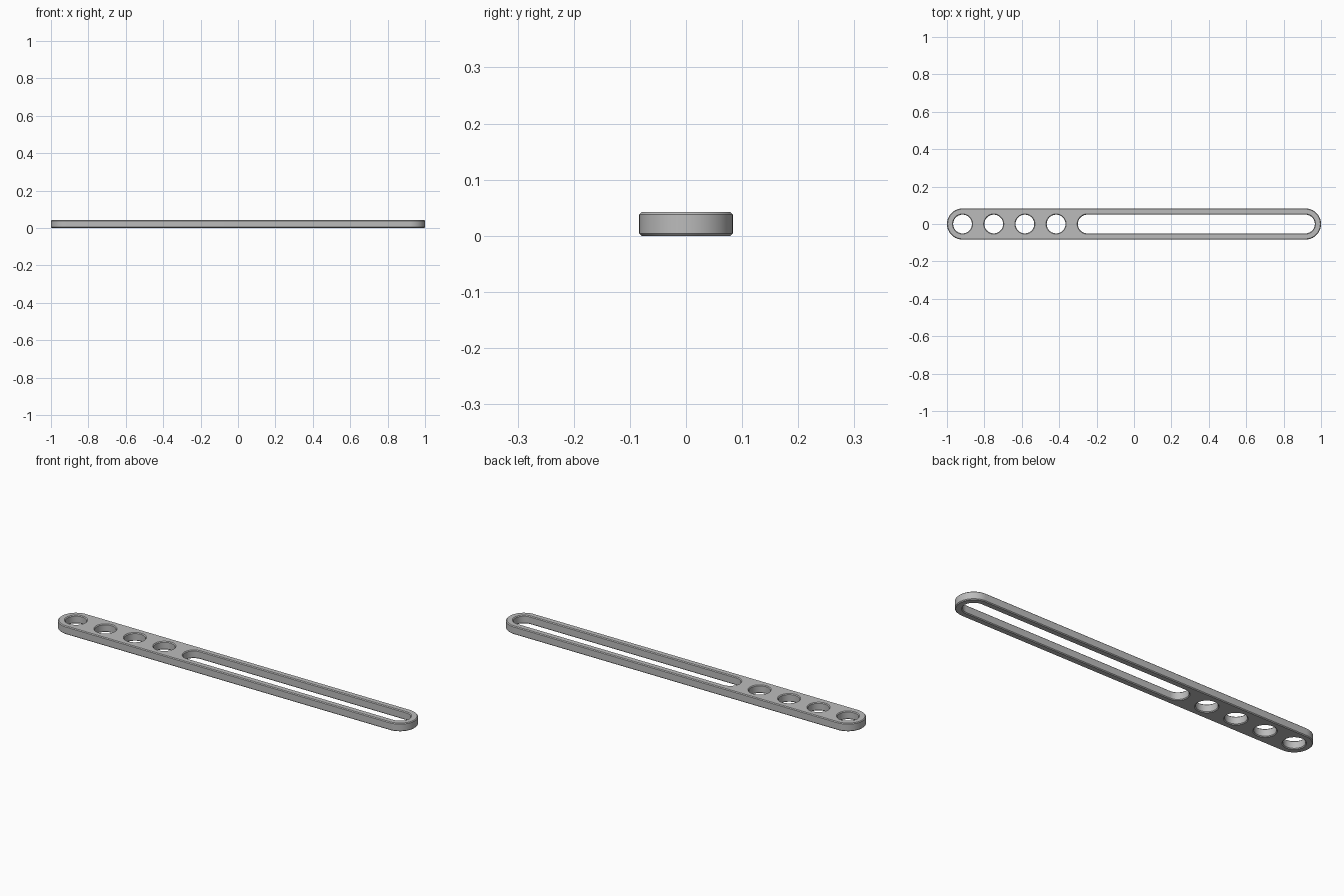
import bpy
import bmesh
import math

old = bpy.data.objects.get("Cube")
if old:
    bpy.data.objects.remove(old, do_unlink=True)

PITCH = 1 / 6          # distance between hole centres
END = 1 - PITCH / 2    # centre of the rounded ends
OUTER_R = PITCH / 2
HOLE_R = 0.05
THICK = 0.042
CHAMFER = 0.004
STEPS = 32             # segments per half circle

grey = bpy.data.materials.new("plain grey")
grey.use_nodes = True
colour = (0.5, 0.5, 0.5, 1)
grey.diffuse_color = colour
grey.node_tree.nodes["Principled BSDF"].inputs["Base Color"].default_value = colour

bm = bmesh.new()


def ring(x0, x1, radius, z):
    """Closed loop of vertices: a circle, or a slot when x0 and x1 differ."""
    verts = []
    slot = x1 > x0
    for centre, start in ((x1, -math.pi / 2), (x0, math.pi / 2)):
        for i in range(STEPS + (1 if slot else 0)):
            a = start + math.pi * i / STEPS
            verts.append(bm.verts.new((centre + radius * math.cos(a), radius * math.sin(a), z)))
    return verts


def edges_of(loop):
    return [bm.edges.get((a, b)) for a, b in zip(loop, loop[1:] + loop[:1])]


def wall(x0, x1, radius, grow):
    """Chamfered wall; grow is the radius change at its top and bottom rims."""
    levels = ((0, grow), (CHAMFER, 0), (THICK - CHAMFER, 0), (THICK, grow))
    rings = [ring(x0, x1, radius + d, z) for z, d in levels]
    for low, high in zip(rings, rings[1:]):
        for i in range(len(low)):
            j = (i + 1) % len(low)
            bm.faces.new((low[i], low[j], high[j], high[i]))
    return edges_of(rings[0]), edges_of(rings[-1])


# Outer wall, four round holes and the long slot
walls = [wall(-END, END, OUTER_R, -CHAMFER)]
for k in range(4):
    x = -END + k * PITCH
    walls.append(wall(x, x, HOLE_R, CHAMFER))
walls.append(wall(-END + 4 * PITCH, END, HOLE_R, CHAMFER))

# Flat bottom and top, filled around the openings
for side, normal in ((0, (0, 0, -1)), (1, (0, 0, 1))):
    rims = [e for w in walls for e in w[side]]
    bmesh.ops.triangle_fill(bm, edges=rims, use_beauty=True, normal=normal)

bmesh.ops.recalc_face_normals(bm, faces=bm.faces[:])
mesh = bpy.data.meshes.new("slotted_bar")
bm.to_mesh(mesh)
bm.free()
mesh.materials.append(grey)

bar = bpy.data.objects.new("slotted_bar", mesh)
bpy.context.collection.objects.link(bar)
bpy.ops.object.select_all(action="DESELECT")
bar.select_set(True)
bpy.context.view_layer.objects.active = bar
bpy.ops.object.shade_smooth_by_angle(angle=math.radians(30))
